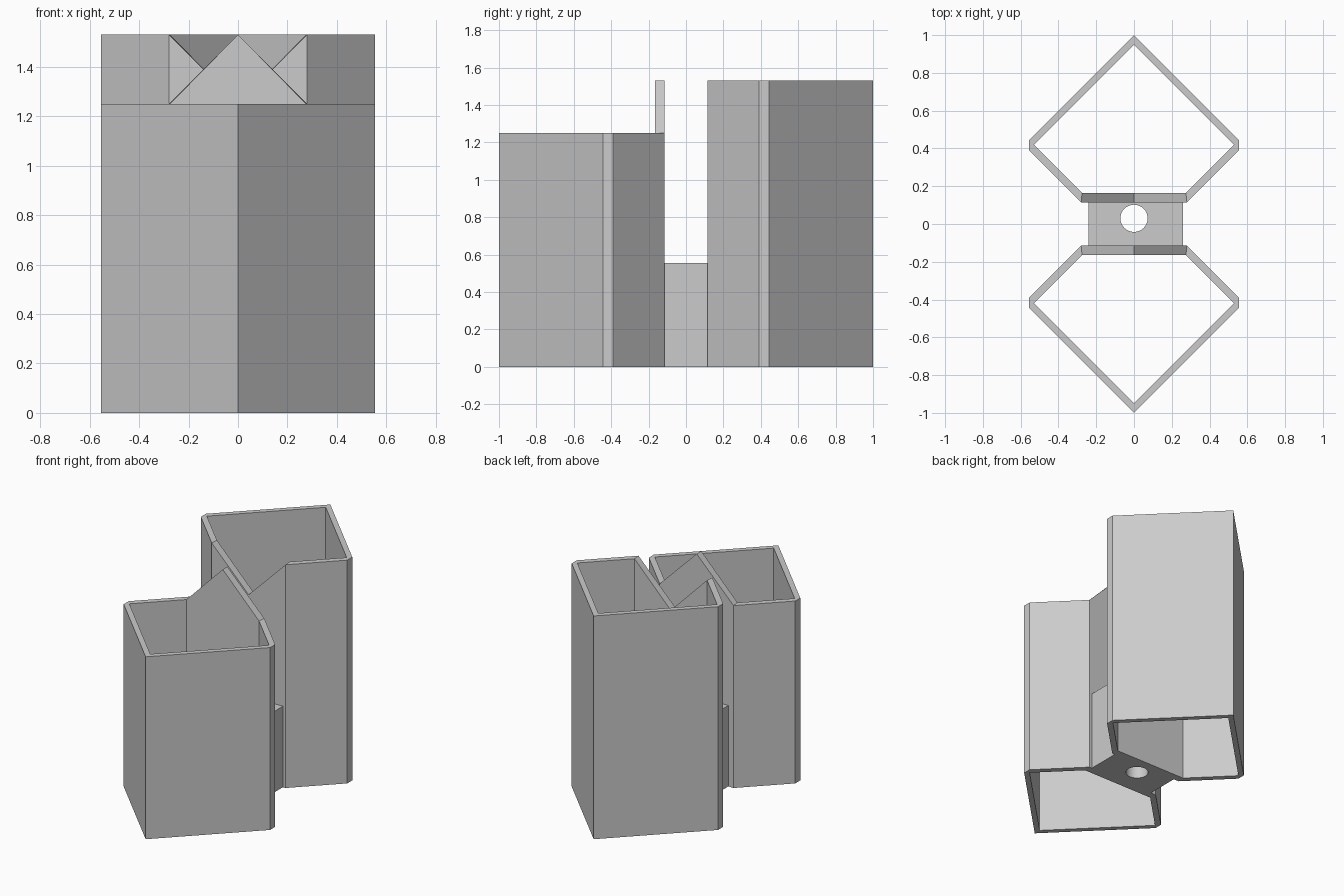
import bpy
import bmesh

cube = bpy.data.objects.get("Cube")
if cube:
    bpy.data.objects.remove(cube, do_unlink=True)

# Single flat colour
GREY = (0.6, 0.6, 0.6, 1)
grey = bpy.data.materials.new("plain_grey")
grey.use_nodes = True
grey.diffuse_color = GREY
grey.node_tree.nodes["Principled BSDF"].inputs["Base Color"].default_value = GREY

# Half outlines (x >= 0), from the far apex round to the middle of the flat inner wall
OUTER = [(0, 1), (0.555, 0.445), (0.555, 0.39), (0.28, 0.115), (0, 0.115)]
INNER = [(0, 0.95), (0.53, 0.42), (0.53, 0.42), (0.275, 0.165), (0, 0.165)]


def full_loop(half):
    return half + [(-x, y) for x, y in reversed(half[1:-1])]


def add_object(name, bm):
    bmesh.ops.recalc_face_normals(bm, faces=bm.faces)
    mesh = bpy.data.meshes.new(name)
    bm.to_mesh(mesh)
    bm.free()
    mesh.materials.append(grey)
    obj = bpy.data.objects.new(name, mesh)
    bpy.context.collection.objects.link(obj)
    return obj


def open_tube(name, side, height, mid_height):
    """Hollow tube open at both ends; its flat wall rises or dips to mid_height."""
    bm = bmesh.new()
    mid = len(OUTER) - 1
    rings = []
    for half in (OUTER, INNER):
        loop = full_loop(half)
        low = [bm.verts.new((x, side * y, 0)) for x, y in loop]
        high = [bm.verts.new((x, side * y, mid_height if i == mid else height))
                for i, (x, y) in enumerate(loop)]
        rings += [low, high]
    out_low, out_high, in_low, in_high = rings
    for a, b in ((out_low, out_high), (out_high, in_high),
                 (in_high, in_low), (in_low, out_low)):
        for i in range(len(a)):
            j = (i + 1) % len(a)
            bm.faces.new((a[i], a[j], b[j], b[i]))
    bmesh.ops.remove_doubles(bm, verts=bm.verts, dist=0.0001)
    return add_object(name, bm)


# Short front tube with a peaked wall, tall back tube with a matching notch
open_tube("front_tube", -1, 1.25, 1.53)
open_tube("back_tube", 1, 1.53, 1.25)

# Bridge block joining the tubes
bm = bmesh.new()
bmesh.ops.create_cube(bm, size=1)
bmesh.ops.scale(bm, vec=(0.5, 0.24, 0.555), verts=bm.verts)
bmesh.ops.translate(bm, vec=(0.01, 0, 0.2775), verts=bm.verts)
bridge = add_object("bridge_block", bm)

# Vertical round hole through the bridge
bm = bmesh.new()
bmesh.ops.create_cone(bm, cap_ends=True, segments=48, radius1=0.072, radius2=0.072, depth=2)
bmesh.ops.translate(bm, vec=(0, 0.03, 0.3), verts=bm.verts)
cutter = add_object("hole_cutter", bm)
cutter.hide_render = True

cut = bridge.modifiers.new("hole", 'BOOLEAN')
cut.operation = 'DIFFERENCE'
cut.solver = 'EXACT'
cut.object = cutter
bpy.context.view_layer.objects.active = bridge
bridge.select_set(True)
bpy.ops.object.modifier_apply(modifier=cut.name)
bpy.data.objects.remove(cutter, do_unlink=True)
bpy.ops.object.shade_smooth_by_angle()
